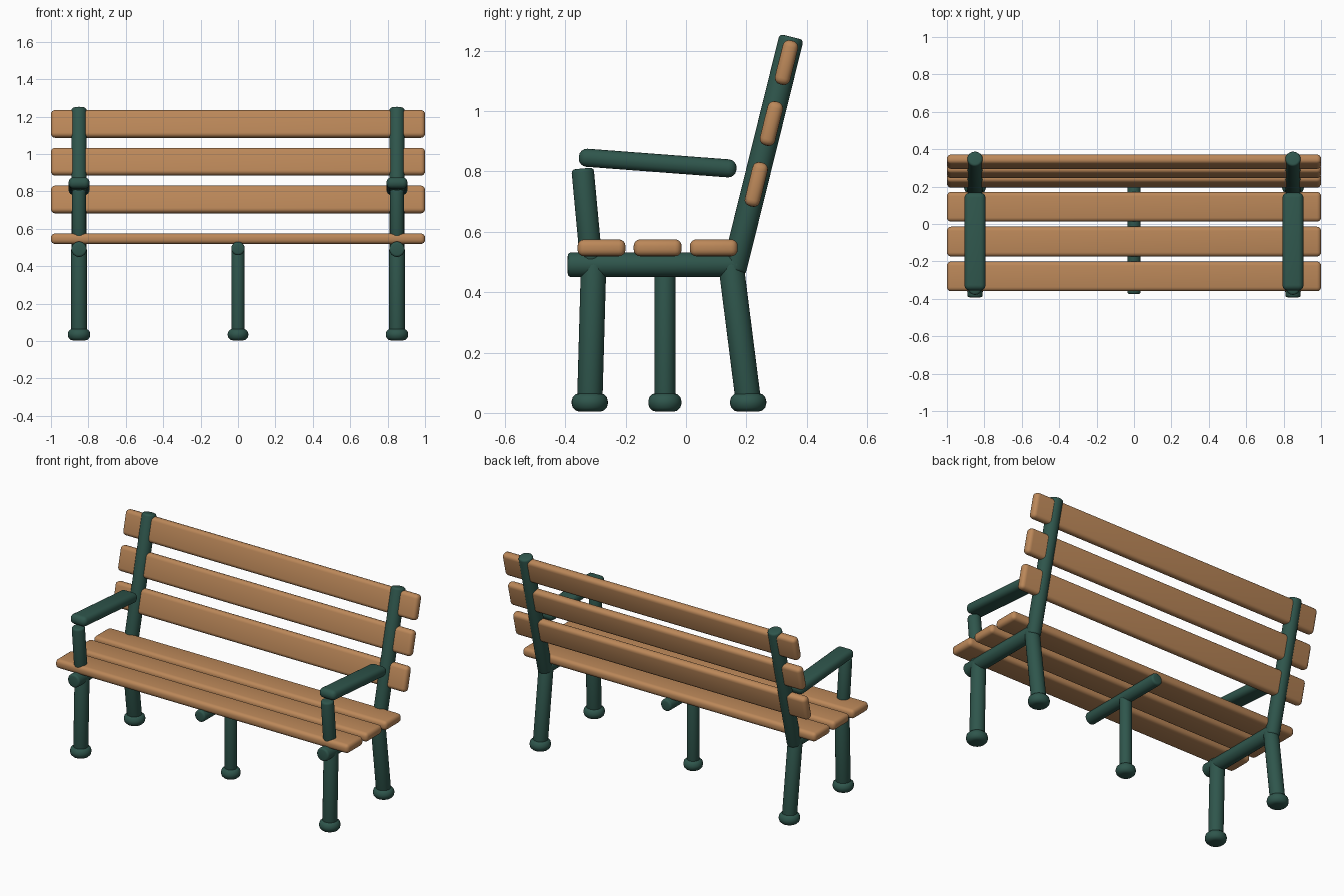
import bpy, math
from mathutils import Vector

if "Cube" in bpy.data.objects:
    bpy.data.objects.remove(bpy.data.objects["Cube"])


def material(name, color):
    m = bpy.data.materials.new(name)
    m.use_nodes = True
    m.diffuse_color = color
    bsdf = next(n for n in m.node_tree.nodes if n.type == 'BSDF_PRINCIPLED')
    bsdf.inputs["Base Color"].default_value = color
    return m


green = material("dark green metal", (0.028, 0.092, 0.072, 1))
wood = material("warm wood", (0.5, 0.245, 0.1, 1))


def finish(name, mat, bevel, segments=3):
    """Name, colour, round and smooth the active object."""
    ob = bpy.context.object
    ob.name = name
    ob.data.materials.append(mat)
    bpy.ops.object.transform_apply(location=False, rotation=False, scale=True)
    mod = ob.modifiers.new("Rounded edges", 'BEVEL')
    mod.width = bevel
    mod.segments = segments
    mod.limit_method = 'ANGLE'
    mod.angle_limit = math.radians(40)
    bpy.ops.object.modifier_apply(modifier=mod.name)
    bpy.ops.object.shade_smooth_by_angle(angle=math.radians(40))
    return ob


def tube(name, x, start, end, radius, bevel=0.012):
    """Round bar in the plane of constant x, between two (y, z) points."""
    a, b = Vector((x, *start)), Vector((x, *end))
    bpy.ops.mesh.primitive_cylinder_add(
        vertices=32, radius=radius, depth=(b - a).length, location=(a + b) / 2,
        rotation=(b - a).to_track_quat('Z', 'Y').to_euler())
    return finish(name, green, bevel)


def bar(name, mat, center, size, tilt, bevel):
    """Rounded box tilted about the x axis."""
    bpy.ops.mesh.primitive_cube_add(size=1, location=center, rotation=(tilt, 0, 0))
    bpy.context.object.scale = size
    return finish(name, mat, bevel, 4)


def foot(name, x, y, radius):
    tube(name, x, (y, 0.004), (y, 0.066), radius, 0.027)


# Two matching side frames
for side, x in (("right", -0.85), ("left", 0.85)):
    tube(side + "_front_leg", x, (-0.319, 0.035), (-0.306, 0.5), 0.042)
    tube(side + "_rear_leg", x, (0.207, 0.035), (0.148, 0.5), 0.042)
    foot(side + "_front_foot", x, -0.319, 0.06)
    foot(side + "_rear_foot", x, 0.206, 0.06)
    tube(side + "_seat_rail", x, (-0.392, 0.491), (0.18, 0.491), 0.041)
    tube(side + "_back_post", x, (0.158, 0.47), (0.35, 1.246), 0.041)
    tube(side + "_arm_support", x, (-0.314, 0.5), (-0.343, 0.81), 0.037)
    bar(side + "_armrest", green, (x, -0.094, 0.828), (0.112, 0.524, 0.06),
        math.radians(-4.3), 0.027)

# Central support under the seat
tube("middle_leg", 0, (-0.07, 0.035), (-0.07, 0.49), 0.035)
foot("middle_foot", 0, -0.07, 0.055)
tube("middle_seat_rail", 0, (-0.375, 0.495), (0.2, 0.495), 0.036)

# Seat and back slats
for i in range(3):
    bar(f"seat_slat_{i + 1}", wood, (0, -0.28 + 0.186 * i, 0.547),
        (2, 0.159, 0.056), 0, 0.022)
    bar(f"back_slat_{i + 1}", wood, (0, 0.233 + 0.05 * i, 0.757 + 0.202 * i),
        (2, 0.052, 0.15), math.radians(-13.9), 0.022)
